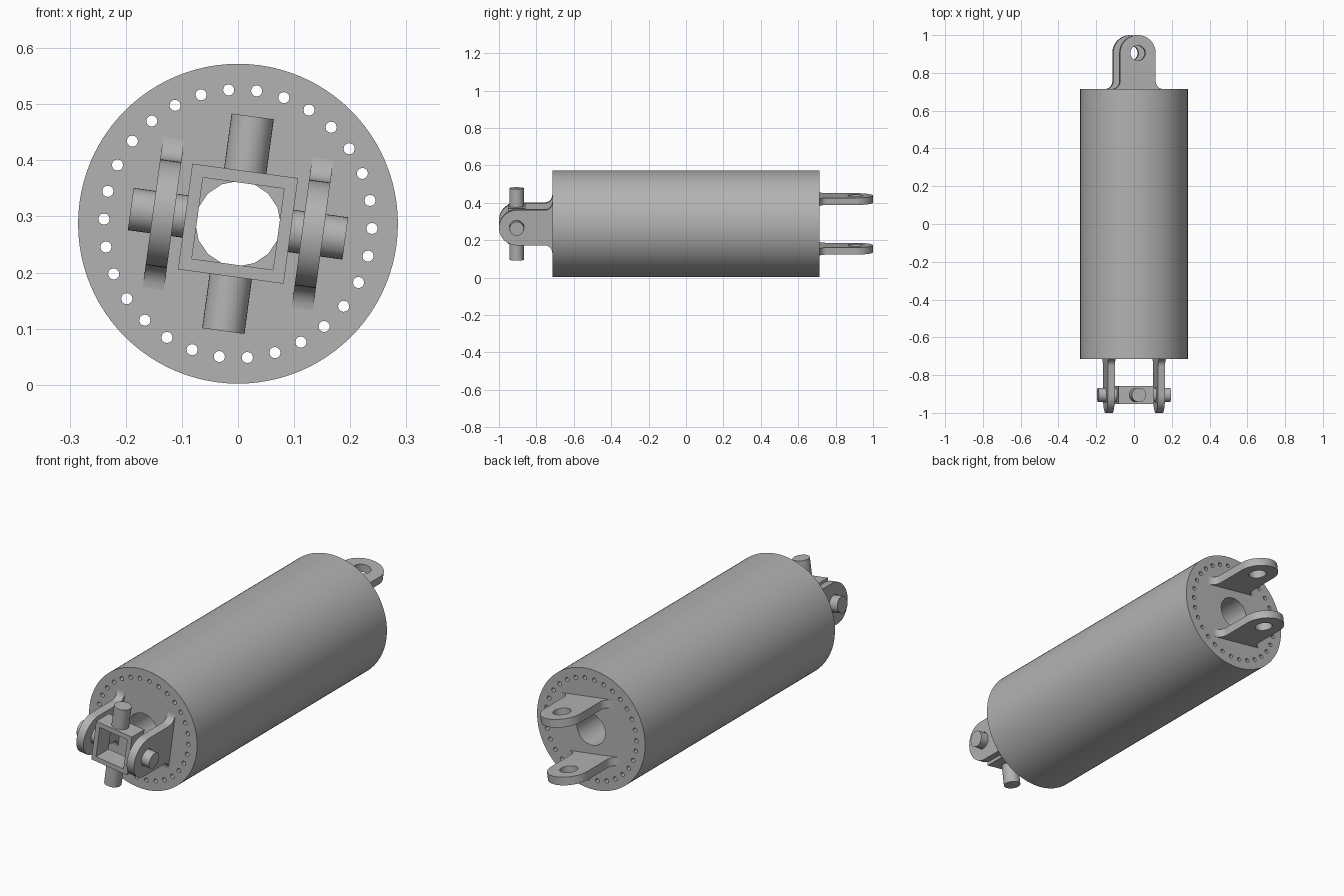
import bpy, bmesh
from math import pi, cos, sin, radians
from mathutils import Matrix

cube = bpy.data.objects.get("Cube")
if cube:
    bpy.data.objects.remove(cube, do_unlink=True)

R = 0.285          # barrel radius
END = 0.715        # barrel half length
PIN_Y = 0.905      # distance of the pin axes from the middle
TILT = Matrix.Translation((0, 0, 0.287)) @ Matrix.Rotation(radians(7.8), 4, 'Y')

steel = bpy.data.materials.new("grey steel")
steel.use_nodes = True
grey = (0.45, 0.45, 0.45, 1)
steel.diffuse_color = grey
steel.node_tree.nodes["Principled BSDF"].inputs["Base Color"].default_value = grey


def add(name, bm, matrix):
    """Turn a bmesh into a finished object."""
    bmesh.ops.remove_doubles(bm, verts=bm.verts, dist=0.00001)
    bmesh.ops.recalc_face_normals(bm, faces=bm.faces)
    mesh = bpy.data.meshes.new(name)
    bm.to_mesh(mesh)
    bm.free()
    obj = bpy.data.objects.new(name, mesh)
    bpy.context.collection.objects.link(obj)
    obj.matrix_world = matrix
    mesh.materials.append(steel)
    smooth(obj)
    return obj


def smooth(obj):
    bpy.ops.object.select_all(action='DESELECT')
    obj.select_set(True)
    bpy.context.view_layer.objects.active = obj
    bpy.ops.object.shade_smooth_by_angle(angle=radians(35))


def rod(bm, radius, length, sides, matrix=Matrix()):
    bmesh.ops.create_cone(bm, cap_ends=True, segments=sides, radius1=radius,
                          radius2=radius, depth=length, matrix=matrix)


def arc(cx, cy, r, start, end, n):
    angles = [radians(start + (end - start) * i / n) for i in range(n + 1)]
    return [(cx + r * cos(a), cy + r * sin(a)) for a in angles]


def plate(name, outlines, thickness, matrix):
    """Extrude a flat outline, with further outlines as holes."""
    curve = bpy.data.curves.new(name, 'CURVE')
    curve.dimensions = '2D'
    curve.fill_mode = 'BOTH'
    curve.extrude = thickness / 2
    for points in outlines:
        spline = curve.splines.new('POLY')
        spline.points.add(len(points) - 1)
        for p, (x, y) in zip(spline.points, points):
            p.co = (x, y, 0, 1)
        spline.use_cyclic_u = True
    temp = bpy.data.objects.new(name + "_outline", curve)
    bpy.context.collection.objects.link(temp)
    bpy.context.view_layer.update()
    evaluated = temp.evaluated_get(bpy.context.evaluated_depsgraph_get())
    mesh = evaluated.to_mesh()
    bm = bmesh.new()
    bm.from_mesh(mesh)
    evaluated.to_mesh_clear()
    bpy.data.objects.remove(temp, do_unlink=True)
    return add(name, bm, matrix)


# Barrel, bored through the middle and drilled with a ring of bolt holes
along_y = Matrix.Translation((0, 0, 0.287)) @ Matrix.Rotation(pi / 2, 4, 'X')
bm = bmesh.new()
rod(bm, R, 2 * END, 96)
barrel = add("barrel", bm, along_y)
bm = bmesh.new()
rod(bm, 0.076, 2, 16)
for i in range(30):
    a = radians(-2 + 12 * i)
    rod(bm, 0.01, 2, 12, Matrix.Translation((0.239 * cos(a), 0.239 * sin(a), 0)))
drill = add("drill", bm, along_y)
drill.hide_render = True
cut = barrel.modifiers.new("bores", 'BOOLEAN')
cut.operation = 'DIFFERENCE'
cut.solver = 'EXACT'
cut.object = drill
bpy.context.view_layer.objects.active = barrel
bpy.ops.object.modifier_apply(modifier=cut.name)
bpy.data.objects.remove(drill, do_unlink=True)
smooth(barrel)

# Rounded lugs with flared feet, one pair at each end
W, FLARE = 0.095, 0.04
foot = END + FLARE
lug = ([(W + FLARE, END - 0.005)]
       + arc(W + FLARE, foot, FLARE, 270, 180, 6)
       + arc(0, PIN_Y, W, 0, 180, 24)
       + arc(-W - FLARE, foot, FLARE, 0, -90, 6)
       + [(-W - FLARE, END - 0.005)])
eye = arc(0, PIN_Y, 0.04, 0, 345, 23)
to_front = Matrix.Rotation(pi / 2, 4, 'Y') @ Matrix.Rotation(pi, 4, 'Z')
for side, front_name, back_name in ((1, "front_lug_left", "back_lug_upper"),
                                    (-1, "front_lug_right", "back_lug_lower")):
    offset = Matrix.Translation((0, 0, side * 0.134))
    plate(back_name, [lug, eye], 0.038, TILT @ offset)
    plate(front_name, [lug, eye], 0.038, TILT @ to_front @ offset)

# Square joint frame between the front lugs
def square(h):
    return [(-h, -h), (h, -h), (h, h), (-h, h)]


joint = TILT @ Matrix.Translation((0, -PIN_Y, 0))
plate("joint_frame", [square(0.095), square(0.073)], 0.095,
      joint @ Matrix.Rotation(pi / 2, 4, 'X'))

# Four pins crossing out of the frame
for i, name in enumerate(("upper", "left", "lower", "right")):
    bm = bmesh.new()
    rod(bm, 0.038, 0.105, 32, Matrix.Translation((0, 0, 0.1405)))
    add("pin_" + name, bm, joint @ Matrix.Rotation(i * pi / 2, 4, 'Y'))
